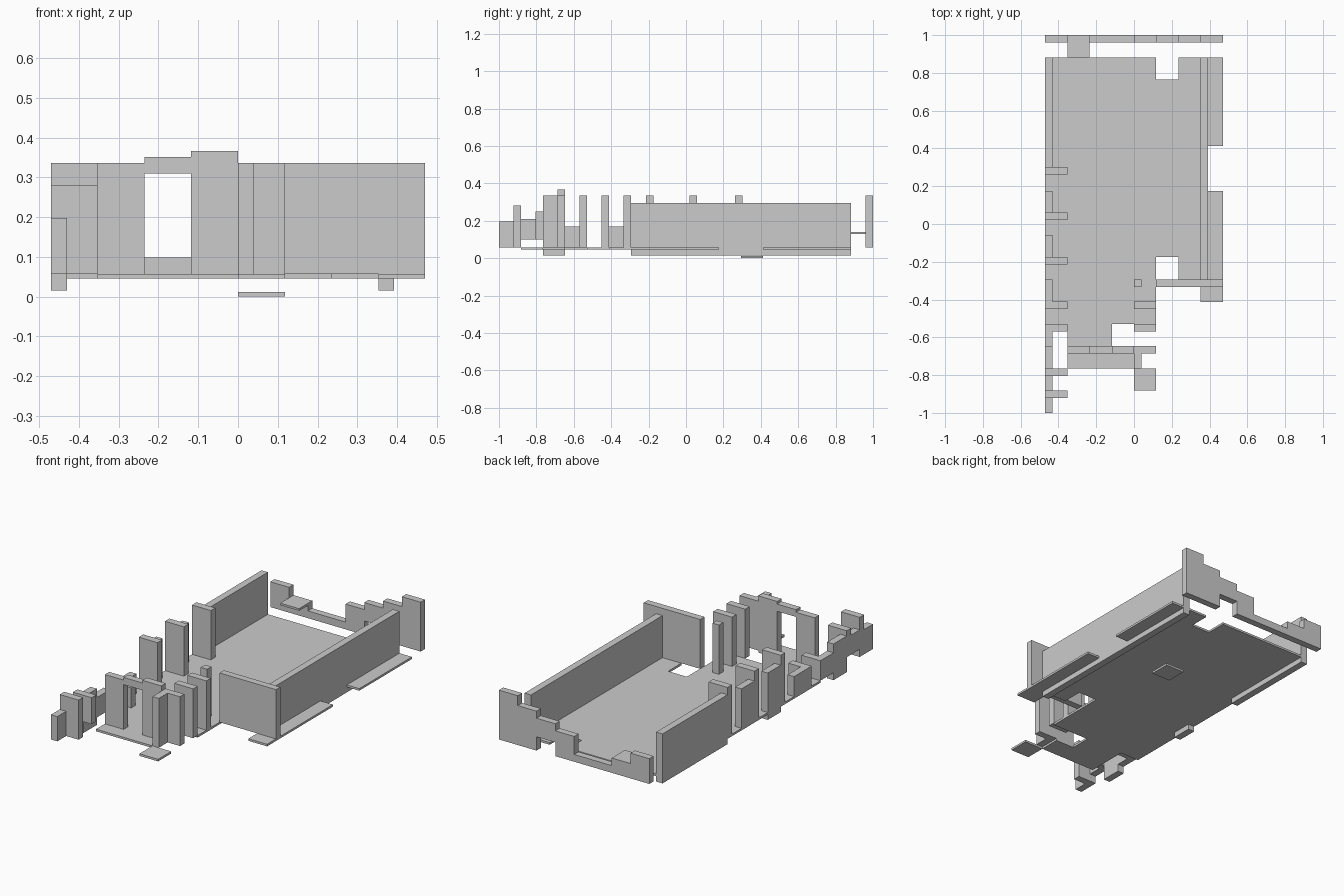
import bpy, bmesh

if "Cube" in bpy.data.objects:
    bpy.data.objects.remove(bpy.data.objects["Cube"])

U = 2 / 17      # floor cell size
T = 0.04        # wall thickness


def link(name, bm):
    bmesh.ops.recalc_face_normals(bm, faces=bm.faces[:])
    me = bpy.data.meshes.new(name)
    bm.to_mesh(me)
    bm.free()
    ob = bpy.data.objects.new(name, me)
    bpy.context.collection.objects.link(ob)
    return ob


def box(name, x0, x1, y0, y1, z0, z1):
    bm = bmesh.new()
    bmesh.ops.create_cube(bm, size=1)
    for v in bm.verts:
        v.co.x = x1 if v.co.x > 0 else x0
        v.co.y = y1 if v.co.y > 0 else y0
        v.co.z = z1 if v.co.z > 0 else z0
    return link(name, bm)


def slab(name, outline, z0, z1):
    bm = bmesh.new()
    face = bm.faces.new([bm.verts.new((x, y, z0)) for x, y in outline])
    ext = bmesh.ops.extrude_face_region(bm, geom=[face])
    for v in ext["geom"]:
        if isinstance(v, bmesh.types.BMVert):
            v.co.z = z1
    return link(name, bm)


L, R = -4 * U, 4 * U
FZ, FT = 0.045, 0.057   # floor bottom and top
WT = 0.336              # full wall height

# Main floor with its notches
slab("floor", [
    (L, .882), (U, .882), (U, .765), (2*U, .765), (2*U, .882), (3*U, .882),
    (3*U, -.294), (2*U, -.294), (2*U, -.176), (U, -.176), (U, -.529),
    (-U, -.529), (-U, -.647), (0, -.647), (0, -.765), (-3*U, -.765),
    (-3*U, -.529), (L, -.529)], FZ, FT)

# Outlying floor plates
box("side_plate_front", 3*U + T, R, -.294, .176, FZ, FT)
box("corner_plate", 3*U, R, -.412, -.294, FZ, FT)
box("side_plate_back", 3*U + T, R, .412, .882, FZ, FT)
box("front_step", 0, U, -.882, -.765, FZ, FT)
box("underside_plate", 0, U, .294, .412, 0, .012)
box("back_ledge", -3*U, -2*U, .882, .961, .129, .141)

# Right wall and the front wall beside it
box("right_wall", 3*U, 3*U + T, -.294, .882, .015, .295)
box("right_front_wall", U, R, -.333, -.294, FT, WT)
box("corner_post", 0, T, -.333, -.294, FT, WT)

# Broken back wall: start cell, end cell, bottom, top
for i, (a, b, z0, z1) in enumerate([
        (-4, -3, FT, .20), (-3, -2, FT, .141), (-2, 0, FT, .098),
        (0, 1, FT, .20), (1, 2, .135, .24), (2, 3, FT, .28), (3, 4, FT, WT)]):
    box(f"back_wall_{i}", a * U, b * U, .961, 1, z0, z1)

# Entrance wall with doorway
for i, (a, b, z0, z1) in enumerate([
        (-3, -2, FT, WT), (-2, -1, .31, .351), (-1, 0, FT, .366), (0, 1, FT, WT)]):
    box(f"entrance_wall_{i}", a * U, b * U, -.686, -.647, z0, z1)
box("entrance_side_wall", 0, T, -.765, -.686, FT, WT)

# Porch piers on the right of the entrance
for i, y in enumerate((-.451, -.569)):
    box(f"porch_pier_{i}", 0, U, y, y + T, FT, WT)

# Left wall runs: y start, y end, bottom, top
for i, (y0, y1, z0, z1) in enumerate([
        (.300, .882, .015, .295), (.059, .176, FT, .28), (-.176, -.059, .015, .28),
        (-.412, -.294, FT, .17), (-.647, -.569, FT, .17), (-.765, -.647, .015, .22),
        (-.882, -.804, .10, .21), (-1, -.921, FT, .197)]):
    box(f"left_wall_{i}", L, L + T, y0, y1, z0, z1)

# Left wall cross fins: y start, bottom, top
for i, (y, z0, z1) in enumerate([
        (.261, FT, WT), (.02, FT, WT), (-.215, FT, WT), (-.451, FT, .17),
        (-.569, FT, .17), (-.804, .10, .25), (-.921, FT, .281)]):
    box(f"left_fin_{i}", L, -3 * U, y, y + T, z0, z1)
